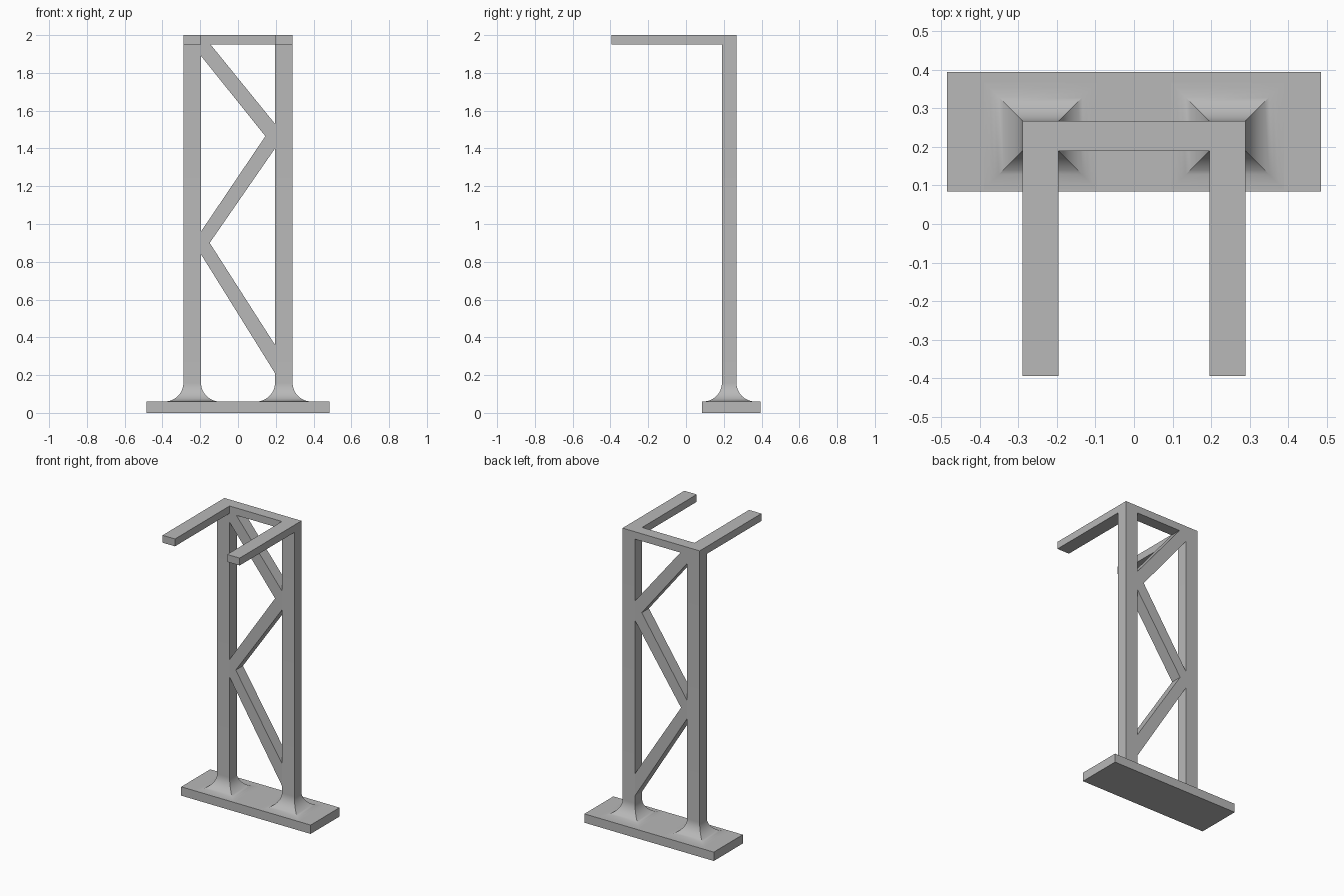
import bpy, bmesh, math
from mathutils import Vector

cube = bpy.data.objects.get("Cube")
if cube:
    bpy.data.objects.remove(cube, do_unlink=True)

grey = bpy.data.materials.new("plain_grey")
grey.use_nodes = True
colour = (0.48, 0.48, 0.48, 1)
grey.diffuse_color = colour
grey.node_tree.nodes["Principled BSDF"].inputs["Base Color"].default_value = colour

# Shared dimensions
INNER, OUTER = 0.196, 0.289     # post sides, measured from the centre
FRONT, BACK = 0.19, 0.267       # post depth
BASE_TOP, ARM_LOW, TOP = 0.06, 1.95, 2.0
FILLET, STEPS = 0.1, 12


def finish(name, bm, smooth=False):
    bmesh.ops.recalc_face_normals(bm, faces=bm.faces[:])
    mesh = bpy.data.meshes.new(name)
    bm.to_mesh(mesh)
    bm.free()
    mesh.materials.append(grey)
    obj = bpy.data.objects.new(name, mesh)
    bpy.context.collection.objects.link(obj)
    if smooth:
        bpy.ops.object.select_all(action='DESELECT')
        obj.select_set(True)
        bpy.context.view_layer.objects.active = obj
        bpy.ops.object.shade_smooth_by_angle(angle=math.radians(30))
    return obj


def box(name, x0, x1, y0, y1, z0, z1):
    bm = bmesh.new()
    bmesh.ops.create_cube(bm, size=1)
    for v in bm.verts:
        v.co = Vector((x0 if v.co.x < 0 else x1,
                       y0 if v.co.y < 0 else y1,
                       z0 if v.co.z < 0 else z1))
    return finish(name, bm)


def post(name, x0, x1):
    """Square post whose foot flares out in a mitred concave fillet."""
    levels = []
    for i in range(STEPS + 1):
        a = math.pi / 2 * i / STEPS
        levels.append((FILLET * (1 - math.sin(a)),
                       BASE_TOP + FILLET * (1 - math.cos(a))))
    levels.append((0, TOP))
    bm = bmesh.new()
    rings = []
    for d, z in levels:
        corners = ((x0 - d, FRONT - d), (x1 + d, FRONT - d),
                   (x1 + d, BACK + d), (x0 - d, BACK + d))
        rings.append([bm.verts.new((x, y, z)) for x, y in corners])
    for low, high in zip(rings, rings[1:]):
        for i in range(4):
            j = (i + 1) % 4
            bm.faces.new((low[i], low[j], high[j], high[i]))
    bm.faces.new(rings[0][::-1])
    bm.faces.new(rings[-1])
    return finish(name, bm, smooth=True)


# Base plate
box("base_plate", -0.485, 0.485, 0.085, 0.395, 0, BASE_TOP)

# Posts and forward arms
for side, s in (("left", 1), ("right", -1)):
    x0, x1 = sorted((s * INNER, s * OUTER))
    post(side + "_post", x0, x1)
    box(side + "_arm", x0, x1, -0.395, FRONT, ARM_LOW, TOP)

# Top crossbar
box("top_crossbar", -INNER, INNER, FRONT, BACK, ARM_LOW, TOP)

# Zigzag brace between the posts
outline = [(-INNER, 0.84), (INNER, 0.21), (INNER, 0.36), (-0.15, 0.90),
           (INNER, 1.40), (INNER, 1.53), (-0.145, ARM_LOW), (-INNER, ARM_LOW),
           (-INNER, 1.89), (0.145, 1.465), (-INNER, 0.96)]
bm = bmesh.new()
face = bm.faces.new([bm.verts.new((x, FRONT, z)) for x, z in outline])
extruded = bmesh.ops.extrude_face_region(bm, geom=[face], use_keep_orig=True)
moved = [g for g in extruded["geom"] if isinstance(g, bmesh.types.BMVert)]
bmesh.ops.translate(bm, verts=moved, vec=(0, BACK - FRONT, 0))
finish("zigzag_brace", bm)
